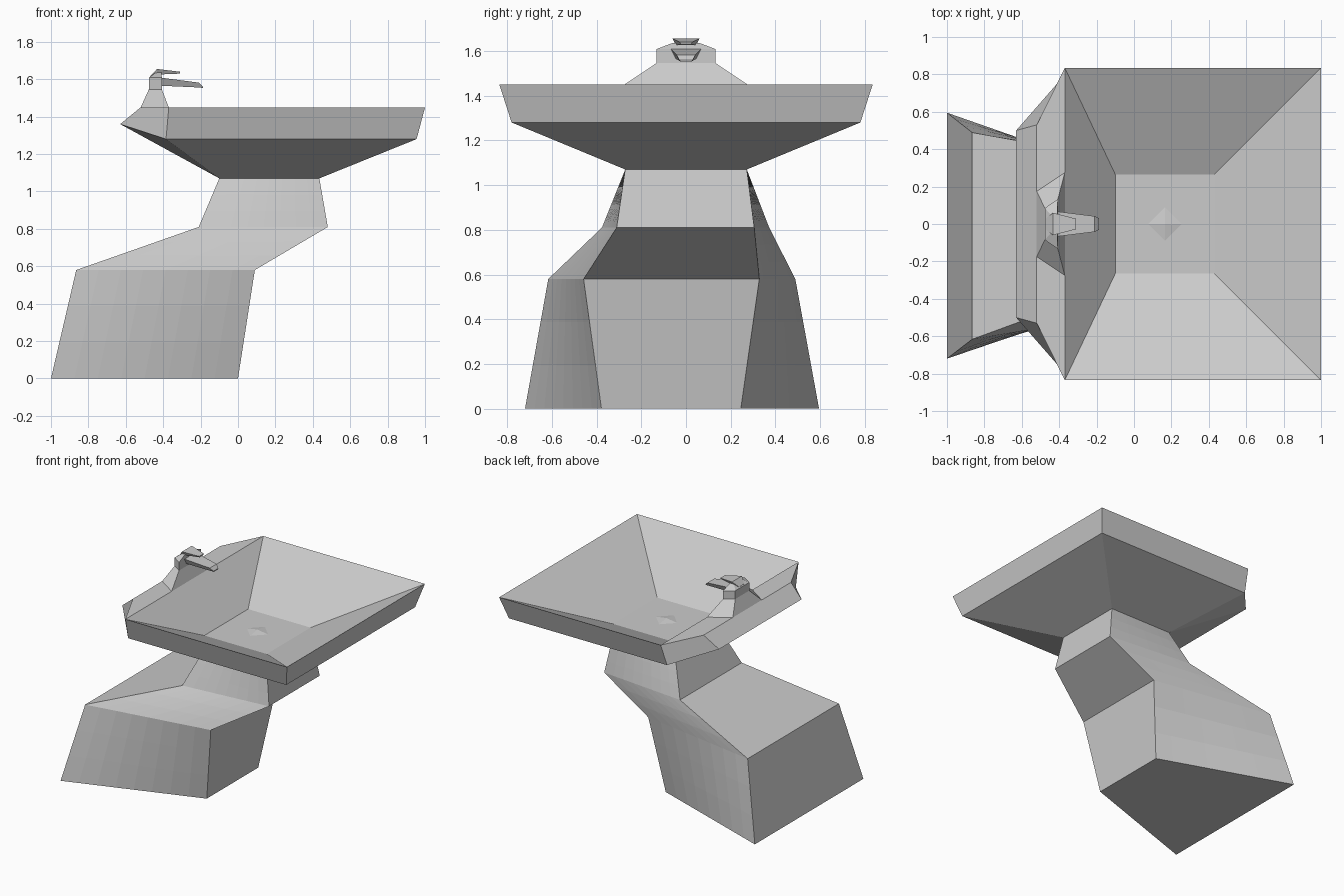
import bpy, bmesh
from mathutils import Vector

if "Cube" in bpy.data.objects:
    bpy.data.objects.remove(bpy.data.objects["Cube"])


def make(name, verts, faces):
    bm = bmesh.new()
    vs = [bm.verts.new(v) for v in verts]
    for f in faces:
        bm.faces.new([vs[i] for i in f])
    bmesh.ops.recalc_face_normals(bm, faces=bm.faces)
    me = bpy.data.meshes.new(name)
    bm.to_mesh(me)
    bm.free()
    ob = bpy.data.objects.new(name, me)
    bpy.context.collection.objects.link(ob)
    return ob


def loft(name, rings, bottom=True, top=True):
    """Skin equal-length closed rings of points."""
    n = len(rings[0])
    verts = [p for r in rings for p in r]
    faces = [(k * n + i, k * n + (i + 1) % n, (k + 1) * n + (i + 1) % n, (k + 1) * n + i)
             for k in range(len(rings) - 1) for i in range(n)]
    if bottom:
        faces.append(tuple(range(n)))
    if top:
        faces.append(tuple(range(len(verts) - n, len(verts))))
    return make(name, verts, faces)


def trapezoid(xb, yb, xf, yf, z):
    """Symmetric four-point ring: back and front x with half widths."""
    return [(xb, -yb, z), (xf, -yf, z), (xf, yf, z), (xb, yb, z)]


def section(x, w0, w1, z0, z1):
    """Upright ring across a part running along x (w0 low, w1 high half width)."""
    return [(x, -w0, z0), (x, w0, z0), (x, w1, z1), (x, -w1, z1)]


def mirrored(name, half, side_faces, strip):
    """Both sides of a half outline, bridged across y along a strip of points."""
    n = len(half)
    verts = half + [(x, -y, z) for x, y, z in half]
    faces = list(side_faces) + [tuple(i + n for i in f) for f in side_faces]
    faces += [(a, b, b + n, a + n) for a, b in zip(strip, strip[1:])]
    return make(name, verts, faces)


# Pedestal: z, back x, back y range, front x, front y range; twisted sides are subdivided
levels = [(0, -1, -.72, .595, 0, -.378, .245),
          (.58, -.865, -.616, .489, .09, -.458, .328),
          (.81, -.21, -.376, .372, .48, -.31, .305),
          (1.07, -.1, -.272, .272, .435, -.272, .272)]
CUTS, STEPS = 8, 3
rings = []
for k in range(len(levels) - 1):
    for s in range(STEPS + (k == len(levels) - 2)):
        t = s / STEPS
        z, xb, b0, b1, xf, f0, f1 = [a + (b - a) * t for a, b in zip(levels[k], levels[k + 1])]
        bl, br = Vector((xb, b0, z)), Vector((xb, b1, z))
        fl, fr = Vector((xf, f0, z)), Vector((xf, f1, z))
        rings.append([bl.lerp(fl, i / CUTS) for i in range(CUTS + 1)]
                     + [fr.lerp(br, i / CUTS) for i in range(CUTS + 1)])
loft("pedestal", rings, top=False)

# Basin: outer shell, sharp rim, inner bowl and rear deck
basin = [(.435, .272, 1.07), (-.1, .272, 1.07), (.955, .78, 1.28), (-.385, .78, 1.28),
         (1, .835, 1.45), (-.37, .835, 1.45), (.43, .265, 1.18), (-.1, .265, 1.18),
         (-.63, .5, 1.36), (-.52, .53, 1.45)]
mirrored("basin", basin,
         [(0, 2, 3, 1), (2, 4, 5, 3), (4, 6, 7, 5), (3, 5, 9, 8), (1, 3, 8)],
         [1, 8, 9, 5, 7, 6, 4, 2, 0])

# Drain plug
make("drain", [(.255, 0, 1.182), (.165, .09, 1.182), (.075, 0, 1.182), (.165, -.09, 1.182),
               (.165, 0, 1.195)],
     [(0, 1, 4), (1, 2, 4), (2, 3, 4), (3, 0, 4)])

# Faucet mount rising from the deck
loft("faucet_mount", [trapezoid(-.52, .175, -.37, .275, 1.45),
                      trapezoid(-.477, .085, -.407, .133, 1.545)], bottom=False, top=False)

# Faucet body with tapered cap
loft("faucet_body", [trapezoid(-.477, .085, -.407, .133, 1.545),
                     trapezoid(-.477, .085, -.407, .133, 1.608),
                     trapezoid(-.44, .045, -.41, .062, 1.635)])

# Spout
loft("spout", [section(-.41, .045, .067, 1.565, 1.608),
               section(-.21, .03, .042, 1.556, 1.582),
               section(-.187, .025, .03, 1.553, 1.56)])

# Lever handle
loft("lever", [section(-.47, .03, .03, 1.608, 1.615),
               section(-.433, .045, .06, 1.625, 1.655),
               section(-.31, .022, .028, 1.63, 1.64)])
